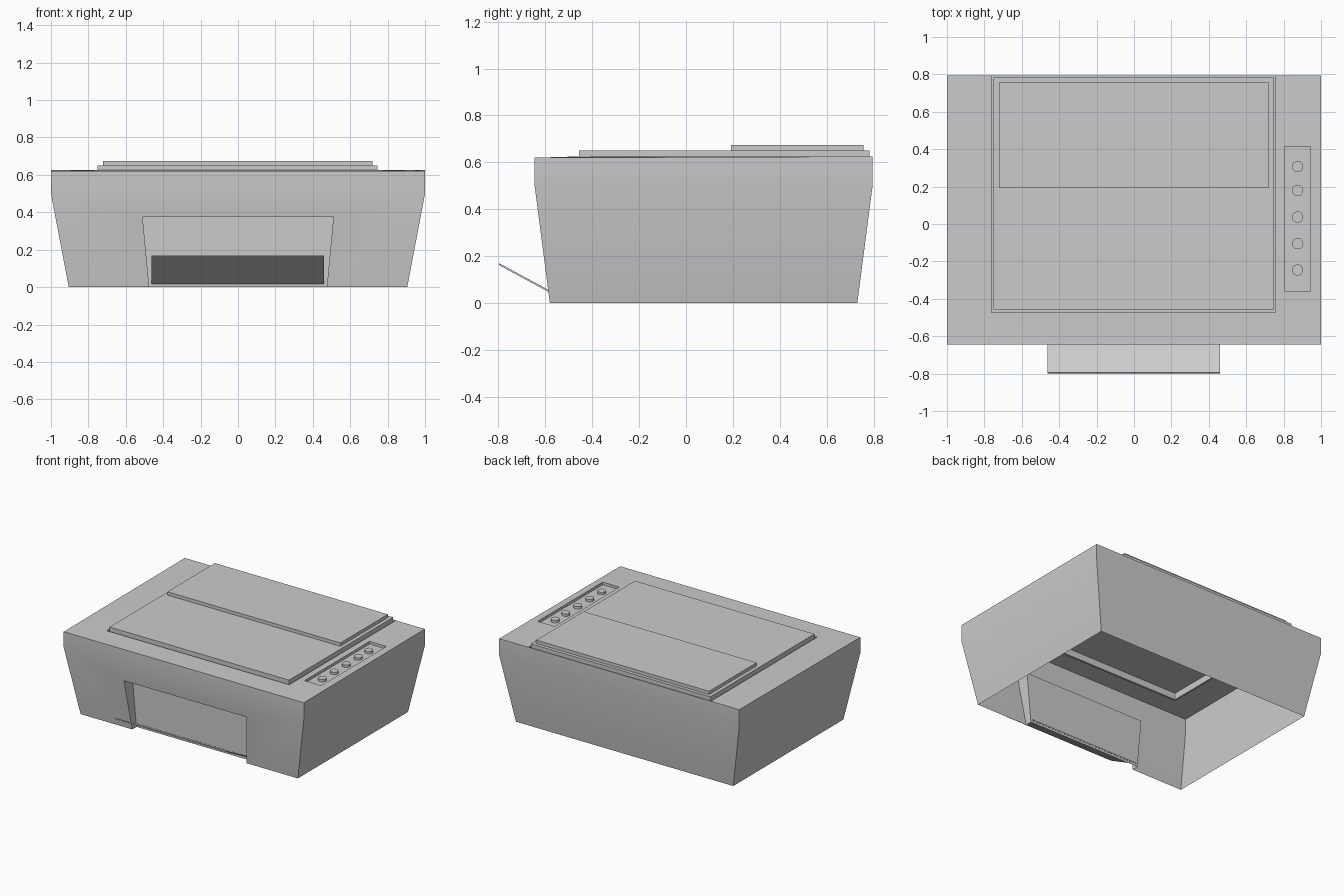
import bpy, bmesh

if "Cube" in bpy.data.objects:
    bpy.data.objects.remove(bpy.data.objects["Cube"])

FRONT, BACK, TOP = -0.645, 0.795, 0.625


def rect(bm, x0, x1, y0, y1, z, zf=None):
    """Four corner vertices; zf gives the front pair its own height."""
    zf = z if zf is None else zf
    return [bm.verts.new(p) for p in ((x0, y0, zf), (x1, y0, zf), (x1, y1, z), (x0, y1, z))]


def bridge(bm, a, b, skip=()):
    n = len(a)
    for i in range(n):
        if i not in skip:
            j = (i + 1) % n
            bm.faces.new((a[i], a[j], b[j], b[i]))


def ring_edges(bm, ring):
    return [bm.edges.get((ring[i], ring[i - 1])) or bm.edges.new((ring[i], ring[i - 1]))
            for i in range(len(ring))]


def finish(name, bm):
    bmesh.ops.recalc_face_normals(bm, faces=bm.faces)
    me = bpy.data.meshes.new(name)
    bm.to_mesh(me)
    bm.free()
    ob = bpy.data.objects.new(name, me)
    bpy.context.collection.objects.link(ob)
    bpy.ops.object.select_all(action='DESELECT')
    ob.select_set(True)
    bpy.context.view_layer.objects.active = ob
    bpy.ops.object.shade_smooth_by_angle(angle=0.5)
    return ob


def open_box(name, x0, x1, y0, y1, z0, z1):
    """Raised panel: walls and top, hollow underneath."""
    bm = bmesh.new()
    low, high = rect(bm, x0, x1, y0, y1, z0), rect(bm, x0, x1, y0, y1, z1)
    bridge(bm, low, high)
    bm.faces.new(high)
    return finish(name, bm)


# Body shell, open underneath
bm = bmesh.new()
base = rect(bm, -0.905, 0.905, -0.58, 0.73, 0)
waist = rect(bm, -1, 1, FRONT, BACK, 0.5)
rim = rect(bm, -1, 1, FRONT, BACK, TOP, 0.62)
bridge(bm, base, waist, skip=(0,))
bridge(bm, waist, rim)

# Front wall with the paper opening recessed into it
opening = [(-0.475, 0), (-0.51, 0.375), (0.51, 0.375), (0.475, 0)]
outer = [bm.verts.new((x, -0.58 - 0.13 * z, z)) for x, z in opening]
inner = [bm.verts.new((x, -0.53, z)) for x, z in opening]
bm.faces.new([waist[0], base[0]] + outer + [base[1], waist[1]])
bridge(bm, outer, inner, skip=(3,))
bm.faces.new(inner)

# Groove around the lid
groove = rect(bm, -0.763, 0.757, -0.472, 0.79, TOP)
groove_low = rect(bm, -0.763, 0.757, -0.472, 0.79, 0.6)
lid_seat = rect(bm, -0.75, 0.745, -0.457, 0.782, 0.6)
bridge(bm, groove, groove_low)
bridge(bm, groove_low, lid_seat)

# Sunken control panel
panel = rect(bm, 0.805, 0.945, -0.358, 0.415, TOP)
panel_low = rect(bm, 0.805, 0.945, -0.358, 0.415, 0.605)
bridge(bm, panel, panel_low)
bm.faces.new(panel_low)

# Top surface around the groove and panel
edges = ring_edges(bm, rim) + ring_edges(bm, groove) + ring_edges(bm, panel)
bmesh.ops.triangle_fill(bm, use_beauty=True, use_dissolve=False, edges=edges, normal=(0, 0, 1))
finish("body", bm)

# Scanner lid and rear feed cover
open_box("lid", -0.75, 0.745, -0.457, 0.782, 0.6, 0.65)
open_box("feed_cover", -0.723, 0.718, 0.192, 0.757, 0.65, 0.675)

# Control buttons
for i, y in enumerate((0.307, 0.18, 0.037, -0.105, -0.246)):
    bpy.ops.mesh.primitive_cylinder_add(vertices=24, radius=0.03, depth=0.018,
                                        location=(0.875, y, 0.614))
    bpy.context.object.name = f"button_{i + 1}"
    bpy.ops.object.shade_smooth_by_angle(angle=0.5)

# Tilted paper tray
bm = bmesh.new()
profile = [(-0.525, 0.015), (-0.798, 0.163), (-0.795, 0.17), (-0.522, 0.022)]
left, right = ([bm.verts.new((x, y, z)) for y, z in profile] for x in (-0.462, 0.46))
bridge(bm, left, right)
bm.faces.new(left)
bm.faces.new(right)
finish("paper_tray", bm)
